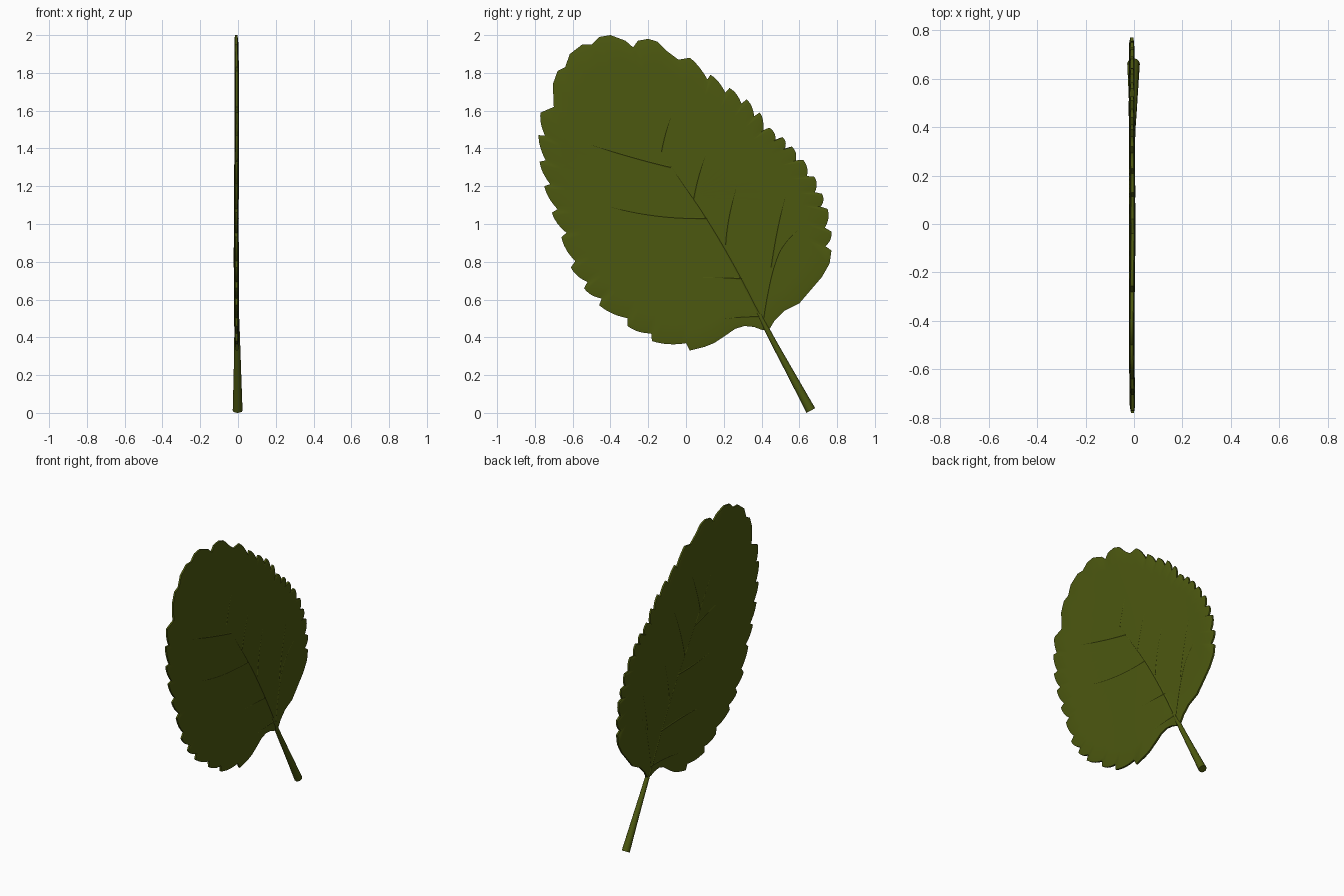
import bpy, bmesh, math
from mathutils import Vector

if "Cube" in bpy.data.objects:
    bpy.data.objects.remove(bpy.data.objects["Cube"])

green = bpy.data.materials.new("leaf green")
green.diffuse_color = (0.073, 0.098, 0.005, 1)
green.use_nodes = True
green.node_tree.nodes["Principled BSDF"].inputs["Base Color"].default_value = green.diffuse_color

CENTRE = Vector((0.02, 1.15))   # (y, z) middle of the blade


def sway(y, z):
    """Gentle waviness of the blade's middle surface."""
    return -0.008 + 0.0035 * math.sin(4 * y + 3 * z) * math.cos(3 * y - 2 * z)


def vecs(points):
    return [Vector(p) for p in points]


def margin(base, tips, depth=0.034):
    """One side of the outline, base to apex: smooth foot, then forward-pointing teeth."""
    out = vecs(base)
    tips = vecs(tips)
    out.append(tips[0])
    for tip, nxt in zip(tips, tips[1:]):
        notch = tip + (CENTRE - tip).normalized() * depth + (nxt - tip) * 0.1
        mid = (notch + nxt) / 2
        ctrl = mid + (mid - CENTRE).normalized() * 0.022
        for k in range(7):
            t = k / 6
            out.append(notch * (1 - t) ** 2 + ctrl * 2 * t * (1 - t) + nxt * t * t)
    return out


def finish(obj):
    obj.data.materials.clear()
    obj.data.materials.append(green)
    bpy.ops.object.select_all(action='DESELECT')
    obj.select_set(True)
    bpy.context.view_layer.objects.active = obj
    if obj.type == 'CURVE':
        bpy.ops.object.convert(target='MESH')
    bpy.ops.object.shade_smooth_by_angle(angle=math.radians(40))


def tube(name, points, radii, sides=2):
    """Tapered rod through (x, y, z) points."""
    cu = bpy.data.curves.new(name, 'CURVE')
    cu.dimensions = '3D'
    cu.bevel_depth = 1.0
    cu.bevel_resolution = sides
    cu.use_fill_caps = True
    sp = cu.splines.new('NURBS')
    sp.points.add(len(points) - 1)
    for p, co, r in zip(sp.points, points, radii):
        p.co = (*co, 1)
        p.radius = r
    sp.order_u = 3
    sp.use_endpoint_u = True
    sp.resolution_u = 8
    obj = bpy.data.objects.new(name, cu)
    bpy.context.collection.objects.link(obj)
    finish(obj)


# Outline: right side, rounded apex lobes, left side
right = margin(
    [(.44, .44), (.47, .49), (.52, .54), (.60, .58), (.66, .65), (.72, .72), (.76, .79)],
    [(.77, .86), (.77, .96), (.75, 1.08), (.72, 1.16), (.68, 1.25), (.62, 1.34), (.56, 1.41),
     (.51, 1.46), (.44, 1.51), (.39, 1.59), (.32, 1.66), (.23, 1.72), (.13, 1.79), (.02, 1.88)])
left = margin(
    [(.40, .44), (.36, .455), (.31, .46), (.26, .445), (.21, .41), (.15, .37), (.10, .35)],
    [(.02, .33), (-.18, .38), (-.31, .46), (-.46, .57), (-.54, .66), (-.61, .77), (-.66, .93),
     (-.71, 1.06), (-.75, 1.20), (-.775, 1.33), (-.78, 1.47), (-.77, 1.59)])
lobes = vecs(
    [(-.04, 1.87), (-.10, 1.915), (-.15, 1.965), (-.20, 1.98), (-.255, 1.97), (-.28, 1.935),
     (-.32, 1.97), (-.40, 2.0), (-.46, 1.99), (-.50, 1.95), (-.55, 1.95), (-.615, 1.90),
     (-.64, 1.83), (-.68, 1.81), (-.705, 1.74), (-.70, 1.62)])
outline = right + lobes + left[::-1]

# Blade: rings shrinking to the centre on both faces, joined by a thin rim
bm = bmesh.new()
n = len(outline)
rims = []
for side in (1, -1):
    rings = []
    for s in (1, .97, .85, .7, .5, .3, .12):
        half = 0.006 if s == 1 else 0.010
        ring = []
        for p in outline:
            q = CENTRE.lerp(p, s)
            ring.append(bm.verts.new((sway(*q) + side * half, q.x, q.y)))
        rings.append(ring)
    for a, b in zip(rings, rings[1:]):
        for i in range(n):
            j = (i + 1) % n
            bm.faces.new((a[i], a[j], b[j], b[i]))
    hub = bm.verts.new((sway(*CENTRE) + side * 0.010, *CENTRE))
    for i in range(n):
        bm.faces.new((rings[-1][i], rings[-1][(i + 1) % n], hub))
    rims.append(rings[0])
for i in range(n):
    j = (i + 1) % n
    bm.faces.new((rims[0][i], rims[0][j], rims[1][j], rims[1][i]))
bmesh.ops.recalc_face_normals(bm, faces=bm.faces)
mesh = bpy.data.meshes.new("leaf_blade")
bm.to_mesh(mesh)
bm.free()
blade = bpy.data.objects.new("leaf_blade", mesh)
bpy.context.collection.objects.link(blade)
finish(blade)

# Stalk, widening to its cut end
tube("leaf_stalk",
     [(-.002, .661, .0125), (-.003, .54, .235), (-.005, .425, .445), (-.008, .37, .56)],
     [.026, .019, .014, .012], sides=4)

# Midrib and side veins: low ridges on both faces
veins = [
    [(.42, .46), (.21, .89), (-.15, 1.40), (-.33, 1.72)],
    [(.41, .50), (.45, .77), (.55, .95), (.70, 1.05)],
    [(.45, .77), (.49, 1.05), (.56, 1.25)],
    [(.21, .89), (.22, 1.08), (.32, 1.35)],
    [(.04, 1.13), (.08, 1.35), (.20, 1.58)],
    [(-.13, 1.38), (-.10, 1.55), (0, 1.75)],
    [(.39, .51), (.20, .51), (.02, .46)],
    [(.30, .71), (0, .73), (-.30, .70)],
    [(.11, 1.03), (-.20, 1.02), (-.50, 1.12)],
    [(-.08, 1.30), (-.30, 1.35), (-.60, 1.45)],
]
for k, path in enumerate(veins):
    start = 0.0135 if k == 0 else 0.0125
    radii = [start + (0.009 - start) * i / (len(path) - 1) for i in range(len(path))]
    tube("midrib" if k == 0 else f"side_vein_{k}",
         [(sway(y, z), y, z) for y, z in path], radii)
